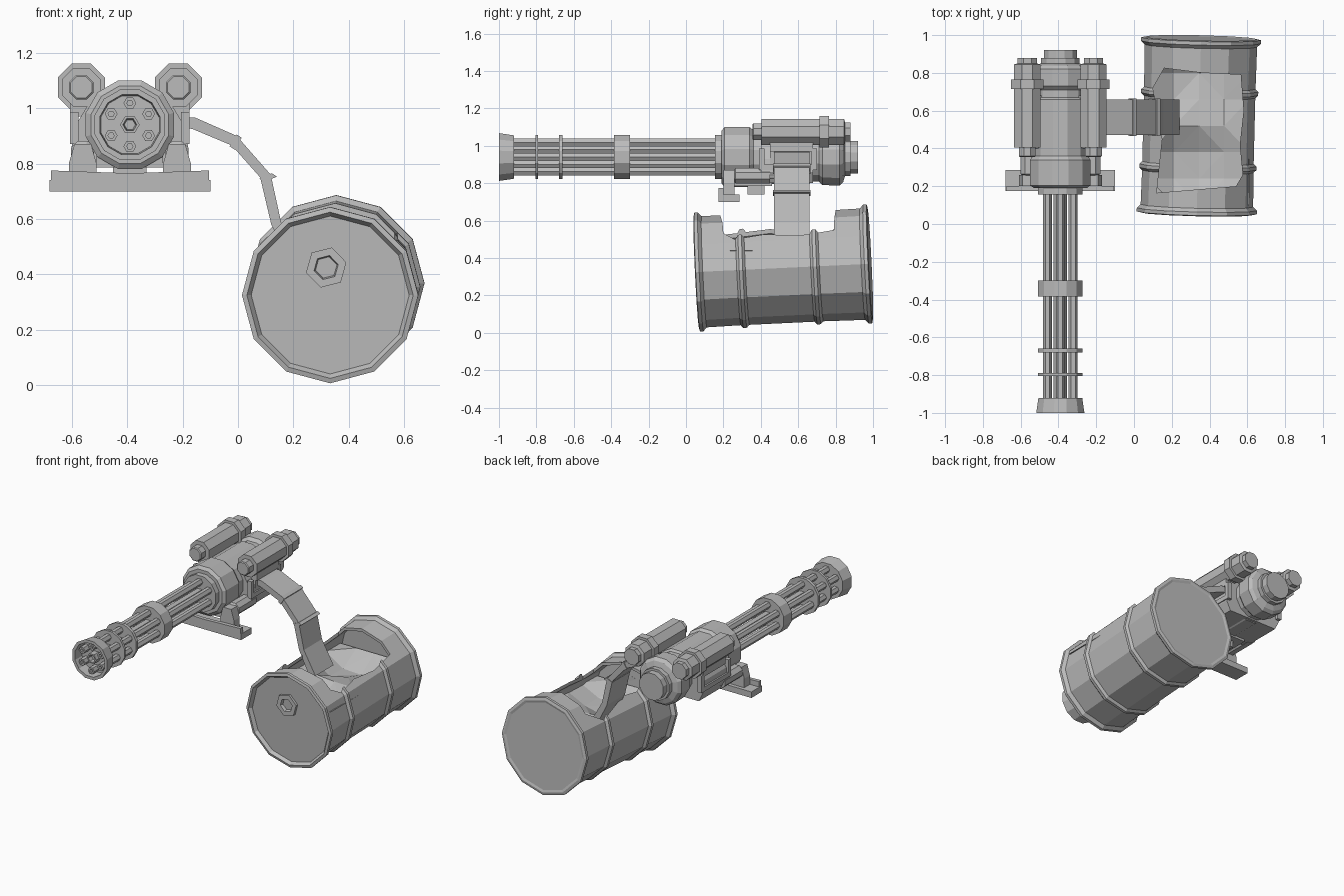
import bpy, bmesh, random
from math import cos, sin, pi, radians
from mathutils import Vector

cube = bpy.data.objects.get("Cube")
if cube:
    bpy.data.objects.remove(cube, do_unlink=True)

steel = bpy.data.materials.new("grey_steel")
GREY = (0.5, 0.5, 0.5, 1)
steel.diffuse_color = GREY
steel.use_nodes = True
for node in steel.node_tree.nodes:
    if node.type == 'BSDF_PRINCIPLED':
        node.inputs["Base Color"].default_value = GREY

AX, AZ = -0.39, 0.94          # weapon axis


def finish(name, bm):
    bmesh.ops.recalc_face_normals(bm, faces=bm.faces)
    me = bpy.data.meshes.new(name)
    bm.to_mesh(me)
    bm.free()
    me.materials.append(steel)
    ob = bpy.data.objects.new(name, me)
    bpy.context.collection.objects.link(ob)
    return ob


def lathe(name, profile, x=AX, z=AZ, sides=12, turn=0.0, start=None, end=None):
    """Revolve (radius, y) points about a line along y; start and end tilt that line."""
    bm = bmesh.new()
    rings = []
    for r, y in profile:
        c = Vector((x, y, z))
        if start:
            c = Vector(start).lerp(Vector(end), y)
        ring = []
        for i in range(sides):
            a = turn + 2 * pi * i / sides
            off = Vector((cos(a) * r, 0, sin(a) * r))
            if start:
                d = (Vector(end) - Vector(start)).normalized()
                off = Vector((0, 1, 0)).rotation_difference(d) @ off
            ring.append(bm.verts.new(c + off))
        rings.append(ring)
    for a, b in zip(rings, rings[1:]):
        for i in range(sides):
            j = (i + 1) % sides
            bm.faces.new((a[i], a[j], b[j], b[i]))
    bm.faces.new(rings[0])
    bm.faces.new(rings[-1])
    return finish(name, bm)


def prism(name, points, lo, hi, axis='y'):
    """Extrude an outline: xz points along y, or xy points along z."""
    bm = bmesh.new()
    put = (lambda p, h: (p[0], h, p[1])) if axis == 'y' else (lambda p, h: (p[0], p[1], h))
    a = [bm.verts.new(put(p, lo)) for p in points]
    b = [bm.verts.new(put(p, hi)) for p in points]
    bm.faces.new(a)
    bm.faces.new(b)
    for i in range(len(a)):
        j = (i + 1) % len(a)
        bm.faces.new((a[i], a[j], b[j], b[i]))
    return finish(name, bm)


def box(name, x0, x1, y0, y1, z0, z1):
    return prism(name, [(x0, z0), (x1, z0), (x1, z1), (x0, z1)], y0, y1)


def cut(target, cutter):
    mod = target.modifiers.new("cut", 'BOOLEAN')
    mod.operation, mod.solver, mod.object = 'DIFFERENCE', 'EXACT', cutter
    bpy.context.view_layer.objects.active = target
    bpy.ops.object.modifier_apply(modifier=mod.name)
    bpy.data.objects.remove(cutter, do_unlink=True)


# Rotating barrel cluster
for i in range(6):
    a = radians(30 + 60 * i)
    lathe(f"barrel_{i + 1}", [(.011, -.94), (.011, -.985), (.023, -.985), (.023, .18)],
          AX + .078 * cos(a), AZ + .078 * sin(a), 6)
lathe("centre_shaft", [(.02, -.95), (.025, -.98), (.035, -.98), (.035, .18)], sides=6)
lathe("muzzle_ring", [(.108, -.93), (.112, -1), (.132, -1), (.12, -.92)], turn=pi / 12)
for name, y0, y1 in (("front_disc", -.805, -.79), ("second_disc", -.68, -.66),
                     ("barrel_collar", -.385, -.3)):
    lathe(name, [(.122, y0), (.122, y1)], turn=pi / 12)

# Receiver and motor
lathe("receiver", [(.122, .155), (.122, .19), (.145, .19), (.165, .205), (.165, .34),
                   (.15, .36), (.15, .66), (.135, .67), (.135, .71), (.155, .73), (.158, .82),
                   (.14, .84), (.105, .85), (.105, .88), (.09, .88), (.09, .92)], turn=pi / 12)
prism("receiver_cradle", [(-.60, .86), (-.57, .80), (-.21, .80), (-.18, .86), (-.19, .93),
                          (-.25, 1.03), (-.53, 1.03), (-.59, .93)], .4, .68)
prism("receiver_foot", [(-.51, .785), (-.27, .785), (-.27, .86), (-.51, .86)], .22, .46)
box("lower_block", -.45, -.33, .33, .42, .74, .79)

# Paired parts on both sides
for label, s in (("left", 1), ("right", -1)):
    x = AX + s * .175
    lathe(f"{label}_upper_tube", [(.042, .355), (.048, .36), (.048, .405), (.075, .405),
                                  (.075, .715), (.092, .715), (.092, .765), (.075, .765),
                                  (.075, .845), (.055, .85), (.055, .88)],
          x, 1.075, 8, pi / 8)
    box(f"{label}_tube_mount", x - .04, x + .04, .45, .68, .97, 1.05)
    x = AX + s * .17
    lathe(f"{label}_lower_tube", [(.03, .255), (.045, .265), (.045, .45), (.03, .45), (.03, .475)],
          x, .84, 8, pi / 8)
    prism(f"{label}_post", [(x - .05, .735), (x + .05, .735), (x + .05, .80), (x + .03, .87),
                            (x - .03, .87), (x - .05, .80)], .2, .26)
    x = AX + s * .2
    box(f"{label}_side_frame", x - .015, x + .015, .39, .7, .87, .9)
    for y in (.39, .67):
        box(f"{label}_frame_upright", x - .015, x + .015, y, y + .03, .9, .985)

# Cross handle: floor with a front lip
box("handle_floor", -.68, -.1, .175, .285, .70, .74)
prism("handle_lip", [(-.675, .70), (-.105, .70), (-.105, .775), (AX, .765), (-.675, .775)],
      .175, .2)

# Ammunition feed chute
prism("feed_chute", [(-.21, .965), (-.155, .966), (-.005, .9), (.118, .76), (.155, .59),
                     (.24, .44), (.2, .42), (.12, .58), (.08, .75), (-.022, .865),
                     (-.165, .925), (-.21, .93)], .47, .66)
box("chute_socket", -.235, -.185, .45, .68, .9, .98)
for x0, z0, x1, z1 in ((-.03, .862, -.005, .905), (.078, .745, .122, .765)):
    prism("chute_joint", [(x0, z0), (x0 + .018, z0 - .012), (x1 + .018, z1 - .012), (x1, z1)],
          .465, .665)

# Oil drum, slightly tilted; profile y runs 0 to 1 along its length
ends = dict(start=(.332, .055, .325), end=(.355, .985, .369))
drum = lathe("drum", [(.285, .022), (.30, 0), (.318, .005), (.318, .025), (.298, .045),
                      (.295, .24), (.31, .255), (.31, .275), (.295, .29), (.295, .665),
                      (.31, .68), (.31, .70), (.295, .715), (.298, .955), (.318, .975),
                      (.318, .995), (.30, 1), (.285, .995)], **ends)
cut(drum, lathe("cavity", [(.278, .045), (.278, .97)], **ends))
cut(drum, prism("opening", [(.12, .165), (.54, .20), (.575, .26), (.56, .42), (.58, .60),
                            (.565, .79), (.36, .80), (.16, .825), (.10, .72), (.15, .45)],
                .42, .9, 'z'))

# Crumpled contents inside the drum
random.seed(4)
bm = bmesh.new()
bmesh.ops.create_grid(bm, x_segments=4, y_segments=6, size=.5)
for v in bm.verts:
    edge = abs(v.co.x) > .45 or abs(v.co.y) > .45
    v.co = ((.345 + v.co.x * .53), .52 + v.co.y * .84,
            .44 if edge else .39 + random.uniform(-.05, .04))
bmesh.ops.triangulate(bm, faces=bm.faces)
finish("drum_contents", bm)

# Drum bung
lathe("drum_bung", [(.035, .09), (.045, .052), (.075, .052), (.075, .09)], .318, .425, 6, .25)
